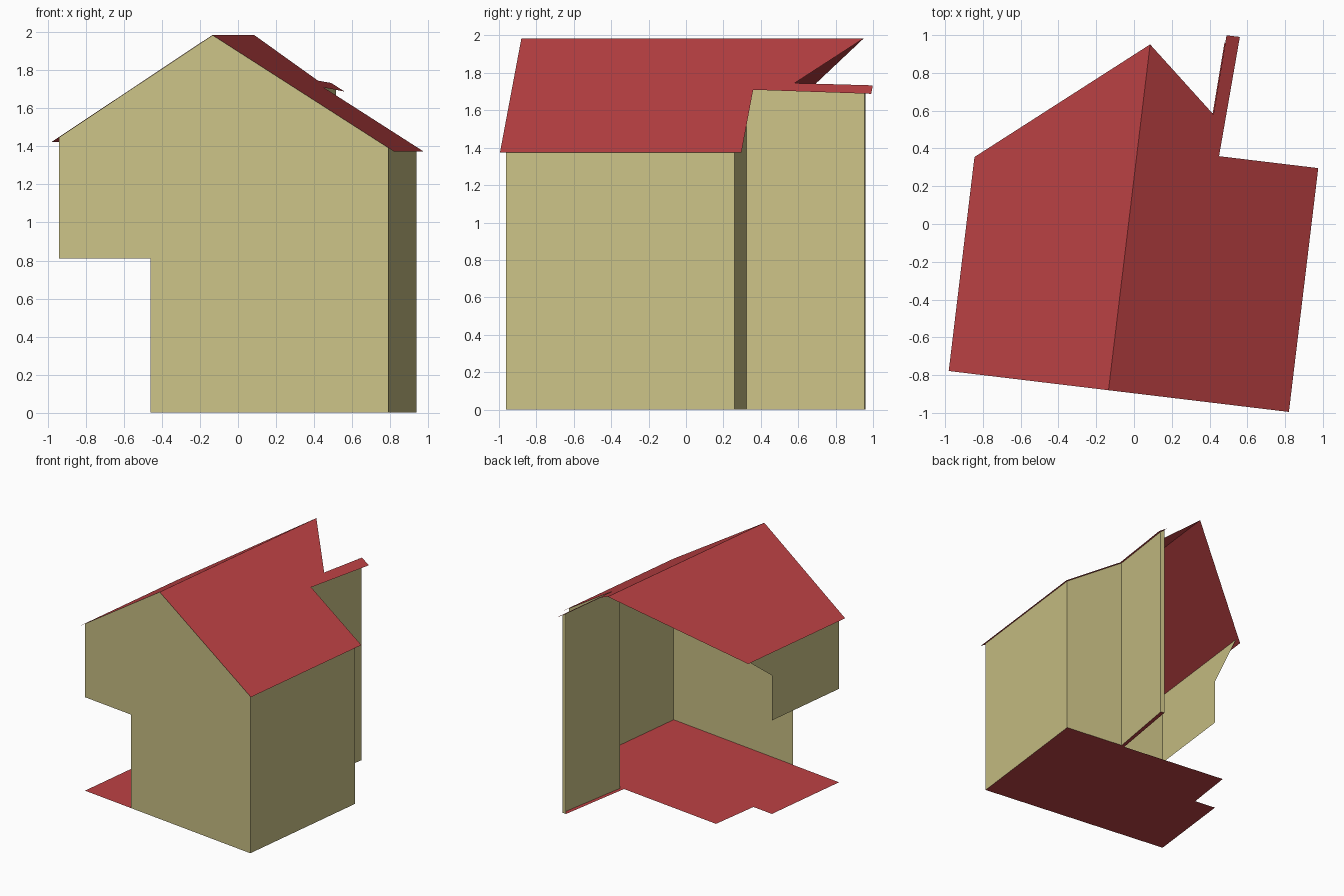
import bpy
import math
from mathutils import Matrix

default_cube = bpy.data.objects.get("Cube")
if default_cube:
    bpy.data.objects.remove(default_cube, do_unlink=True)


def make_material(name, colour):
    material = bpy.data.materials.new(name)
    material.use_nodes = True
    material.diffuse_color = colour
    material.node_tree.nodes["Principled BSDF"].inputs["Base Color"].default_value = colour
    return material


tan = make_material("wall tan", (0.6, 0.54, 0.24, 1))
red = make_material("roof red", (0.51, 0.054, 0.058, 1))

# House frame: origin below the front end of the ridge, turned slightly
house = Matrix.Translation((-0.135, -0.88, 0)) @ Matrix.Rotation(math.radians(-6.86), 4, "Z")
ridge_height = 1.985
left_pitch, right_pitch = 0.66, 0.636


def roof_height(across):
    pitch = right_pitch if across > 0 else left_pitch
    return ridge_height - abs(across) * pitch


def under_roof(point):
    return (*point, roof_height(point[0]))


def on_ground(point):
    return (*point, 0)


def sheet(name, points, material):
    """One flat panel from its outline."""
    mesh = bpy.data.meshes.new(name)
    mesh.from_pydata([house @ Matrix.Translation(p).translation for p in points],
                     [], [list(range(len(points)))])
    mesh.materials.append(material)
    mesh.update()
    panel = bpy.data.objects.new(name, mesh)
    bpy.context.scene.collection.objects.link(panel)
    return panel


def wall(name, start, end):
    """Upright panel between two plan points, reaching up to the roof."""
    return sheet(name, [on_ground(start), on_ground(end), under_roof(end), under_roof(start)], tan)


# Plan corners
left, right, front, back = -0.814, 0.929, 0.03, 1.26
front_left, front_right = (left, front), (right, front)
back_right, notch = (right, back), (0.392, back)
wing_outer, wing_inner = (0.425, 1.9), (0.39, 1.9)
bay_depth, bay_base, bay_side = 0.82, 0.81, -0.33

# Floor
floor_outline = [front_left, front_right, back_right, notch, wing_outer, wing_inner,
                 (0.36, 1.25), (-0.61, 1.25), (-0.62, bay_depth), (left, bay_depth)]
sheet("floor", [on_ground(p) for p in floor_outline], red)

# Gable wall with the raised bay at its side
sheet("front_wall", [
    (bay_side, front, 0), on_ground(front_right), under_roof(front_right),
    under_roof((0, front)), under_roof(front_left),
    (left, front, bay_base), (bay_side, front, bay_base)], tan)

# Outer walls
wall("right_wall", front_right, back_right)
wall("notch_wall", back_right, notch)
wall("wing_wall", notch, wing_outer)
wall("wing_end_wall", wing_outer, wing_inner)

# Raised bay wall with a slanted rear corner
sheet("left_wall", [
    (left, front, bay_base), under_roof(front_left), under_roof((left, 1.14)),
    (left, bay_depth, 1.2), (left, bay_depth, bay_base)], tan)

# Roof slopes
ridge_front, ridge_back = (0, 0), (0, 1.844)
left_slope = [ridge_front, ridge_back, (-0.852, 1.141), (-0.852, 0)]
right_slope = [ridge_front, (0.962, 0), (0.962, 1.3), (0.433, 1.3),
               (0.467, 1.94), (0.396, 1.94), (0.377, 1.516), ridge_back]
sheet("left_roof", [under_roof(p) for p in left_slope], red)
sheet("right_roof", [under_roof(p) for p in right_slope], red)
